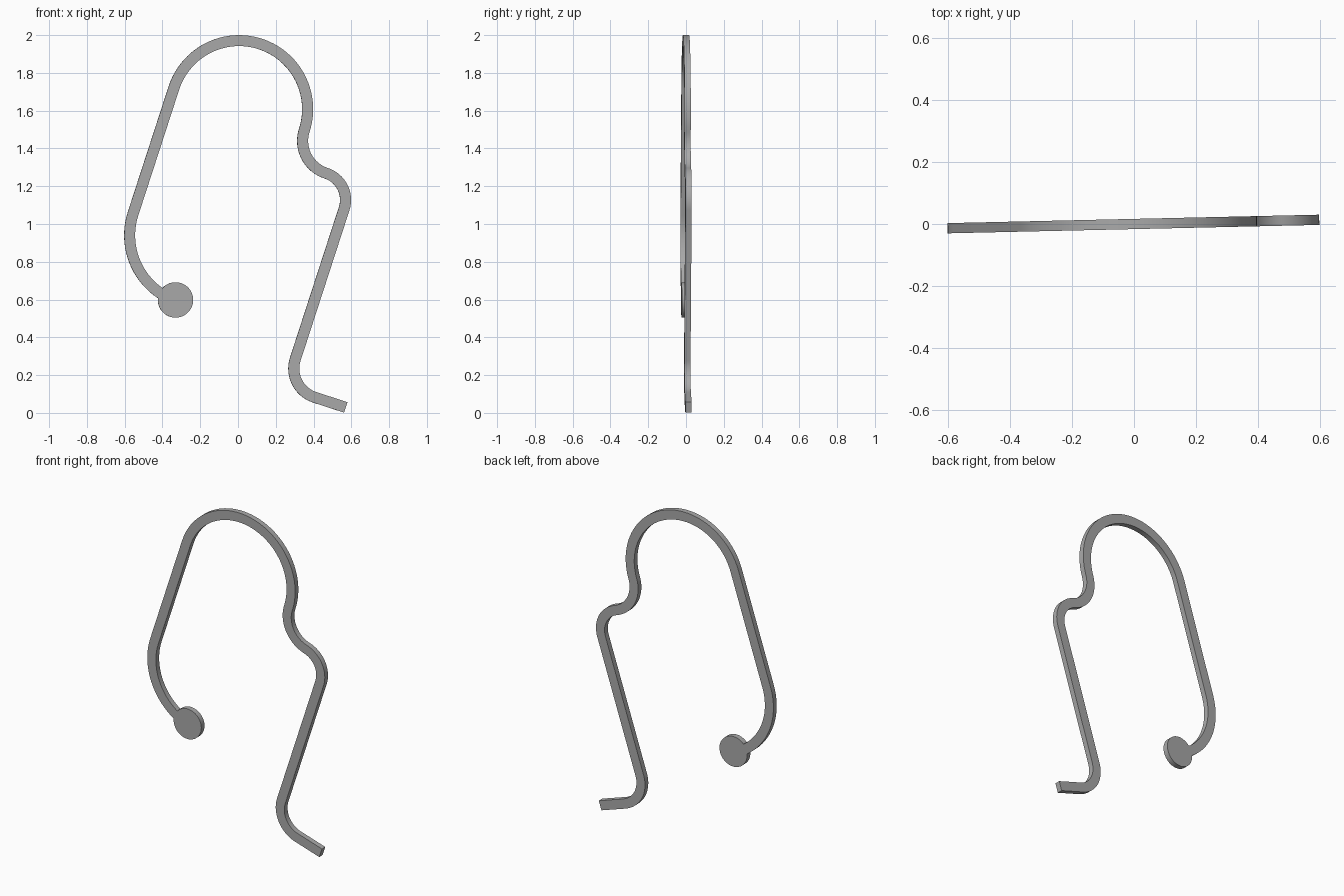
import bpy
import bmesh
from math import sin, cos, pi, radians, ceil
from mathutils import Vector

if "Cube" in bpy.data.objects:
    bpy.data.objects.remove(bpy.data.objects["Cube"])

WIDTH, DEPTH = 0.058, 0.033
TILT = radians(1.3)

steel = bpy.data.materials.new("grey_steel")
steel.use_nodes = True
steel.diffuse_color = (0.4, 0.4, 0.4, 1)
steel.node_tree.nodes["Principled BSDF"].inputs["Base Color"].default_value = (0.4, 0.4, 0.4, 1)


def trace(start, heading, moves):
    """Follow straight and arc moves; return centre points with side normals."""
    pos, h = Vector(start), radians(heading)
    path = []

    def mark():
        path.append((pos.copy(), Vector((-sin(h), cos(h)))))

    mark()
    for kind, size, turn in moves:
        if kind == "line":
            pos += size * Vector((cos(h), sin(h)))
            mark()
            continue
        # positive turns bend left, negative turns bend right
        side = 1 if turn > 0 else -1
        steps = ceil(abs(turn) / 4)
        centre = pos + side * size * Vector((-sin(h), cos(h)))
        for _ in range(steps):
            h += radians(turn) / steps
            pos = centre - side * size * Vector((-sin(h), cos(h)))
            mark()
    return path


def finish(obj, name):
    obj.name = name
    obj.data.materials.append(steel)
    bpy.ops.object.select_all(action="DESELECT")
    obj.select_set(True)
    bpy.context.view_layer.objects.active = obj
    bpy.ops.object.shade_smooth_by_angle(angle=radians(30))


# Bent flat strip: from the disc, up over the hook, down to the foot
bow_centre, bow_radius, bow_end = Vector((-0.204, 0.94)), 0.37, radians(237)
start = bow_centre + bow_radius * Vector((cos(bow_end), sin(bow_end)))
path = trace(start, 147, [
    ("arc", bow_radius, -75),
    ("line", 0.70, 0),
    ("arc", 0.363, -180),
    ("arc", 0.18, 90),
    ("arc", 0.149, -90),
    ("line", 0.838, 0),
    ("arc", 0.16, 90),
    ("line", 0.173, 0),
])
bm = bmesh.new()
rings = []
for p, n in path:
    ring = []
    for s, d in ((-1, -1), (1, -1), (1, 1), (-1, 1)):
        q = p + n * s * WIDTH / 2
        ring.append(bm.verts.new((q.x, d * DEPTH / 2, q.y)))
    rings.append(ring)
for a, b in zip(rings, rings[1:]):
    for i in range(4):
        j = (i + 1) % 4
        bm.faces.new((a[i], a[j], b[j], b[i]))
bm.faces.new(rings[0])
bm.faces.new(rings[-1])
bmesh.ops.recalc_face_normals(bm, faces=bm.faces)
mesh = bpy.data.meshes.new("bent_strip")
bm.to_mesh(mesh)
bm.free()
strip = bpy.data.objects.new("bent_strip", mesh)
bpy.context.collection.objects.link(strip)
strip.rotation_euler.z = TILT
finish(strip, "bent_strip")

# Round disc closing the short end
disc_x = -0.331
bpy.ops.mesh.primitive_cylinder_add(
    vertices=64, radius=0.0935, depth=DEPTH,
    location=(disc_x, disc_x * sin(TILT), 0.598), rotation=(pi / 2, 0, TILT))
finish(bpy.context.object, "end_disc")
